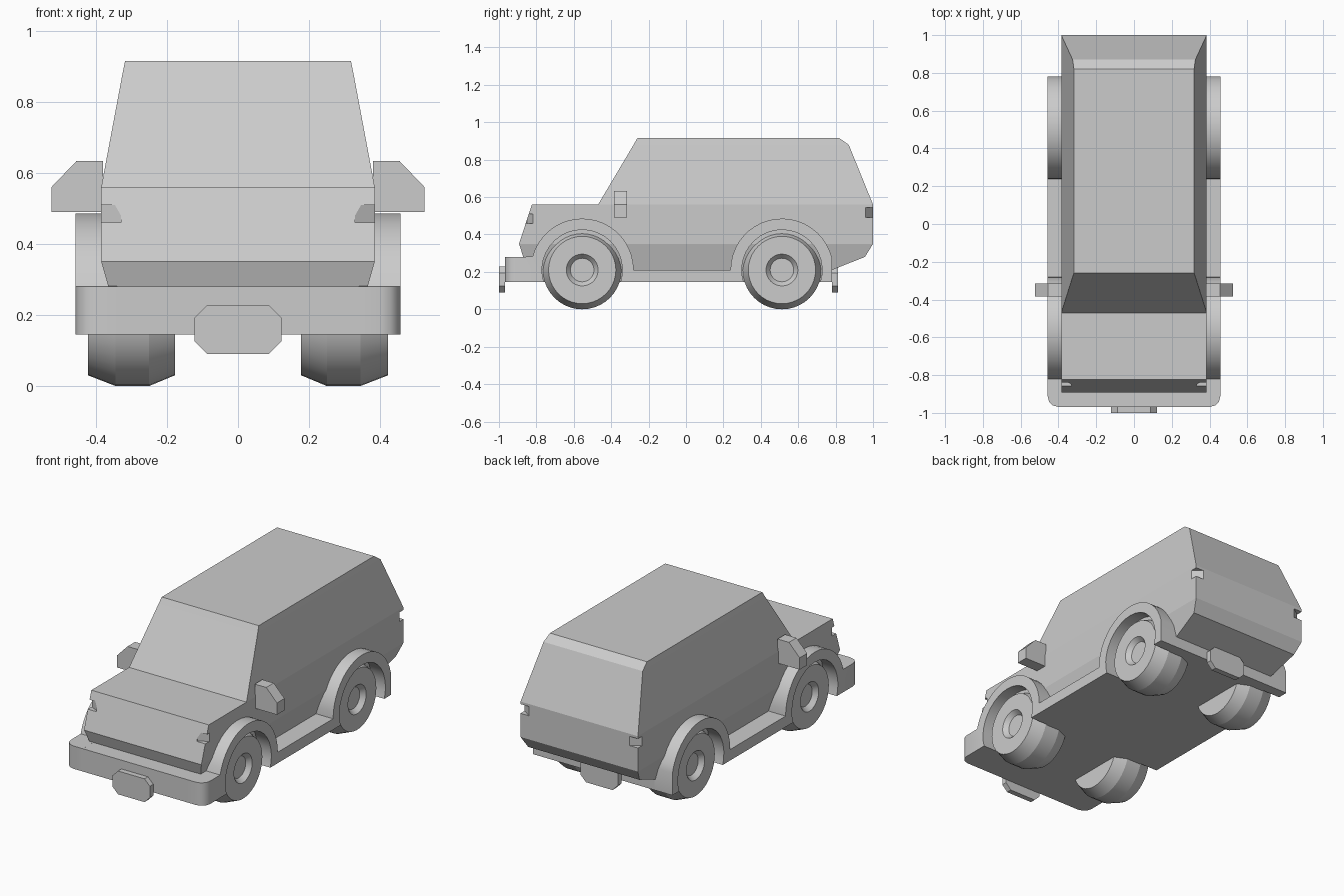
import bpy, bmesh, math
from mathutils import Vector

if "Cube" in bpy.data.objects:
    bpy.data.objects.remove(bpy.data.objects["Cube"])

GREY = (0.6, 0.6, 0.6, 1)
paint = bpy.data.materials.new("plain_grey")
paint.use_nodes = True
paint.diffuse_color = GREY
bsdf = paint.node_tree.nodes["Principled BSDF"]
bsdf.inputs["Base Color"].default_value = GREY
bsdf.inputs["Roughness"].default_value = 0.7


def finish(name, bm, smooth=None):
    bmesh.ops.recalc_face_normals(bm, faces=bm.faces)
    mesh = bpy.data.meshes.new(name)
    bm.to_mesh(mesh)
    bm.free()
    mesh.materials.append(paint)
    ob = bpy.data.objects.new(name, mesh)
    bpy.context.collection.objects.link(ob)
    if smooth:
        bpy.ops.object.select_all(action="DESELECT")
        ob.select_set(True)
        bpy.context.view_layer.objects.active = ob
        bpy.ops.object.shade_smooth_by_angle(angle=math.radians(smooth))
    return ob


def prism(points, axis, a, b):
    """Extrude a 2D outline along x, y or z between a and b."""
    bm = bmesh.new()

    def place(p):
        v = list(p)
        v.insert("xyz".index(axis), a)
        return v
    face = bm.faces.new([bm.verts.new(place(p)) for p in points])
    ext = bmesh.ops.extrude_face_region(bm, geom=[face])
    shift = Vector([b - a if c == axis else 0 for c in "xyz"])
    bmesh.ops.translate(bm, vec=shift, verts=[v for v in ext["geom"] if isinstance(v, bmesh.types.BMVert)])
    return bm


def loft(name, levels):
    """Stack rectangles given as height, front, back, half width."""
    bm = bmesh.new()
    rings = [[bm.verts.new(p) for p in ((-w, f, z), (w, f, z), (w, b, z), (-w, b, z))]
             for z, f, b, w in levels]
    for lo, hi in zip(rings, rings[1:]):
        for i in range(4):
            j = (i + 1) % 4
            bm.faces.new((lo[i], lo[j], hi[j], hi[i]))
    bm.faces.new(rings[0])
    bm.faces.new(rings[-1])
    return finish(name, bm)


def arc(cy, r, start, end, steps=20):
    return [(cy + r * math.cos(math.radians(start + (end - start) * i / steps)),
             AXLE_Z + r * math.sin(math.radians(start + (end - start) * i / steps)))
            for i in range(steps + 1)]


AXLE_Z, FRONT, REAR = 0.21, -0.555, 0.513
FLOOR, NOSE, TAIL, WIDE = 0.145, -0.968, 0.78, 0.457

# Body shell and cabin
body = loft("lower_body", [(0.21, -0.85, 0.78, 0.345), (0.28, -0.87, 0.957, 0.365),
                           (0.35, -0.893, 1.0, 0.385), (0.56, -0.824, 1.0, 0.385)])
loft("cabin", [(0.56, -0.47, 1.0, 0.385), (0.88, -0.28, 0.87, 0.325), (0.915, -0.26, 0.82, 0.318)])

# Wedge-shaped lamp notches at the body corners
for side in (-1, 1):
    for y, tip, z0, z1 in ((-0.9, -0.81, 0.46, 0.51), (1.05, 0.95, 0.49, 0.545)):
        edge = -0.85 if y < 0 else 1.0
        cut = finish("notch_cutter", prism([(side * 0.33, y), (side * 0.33, edge),
                                            (side * 0.4, tip), (side * 0.4, y)], "z", z0, z1))
        mod = body.modifiers.new("notch", "BOOLEAN")
        mod.operation, mod.solver, mod.object = "DIFFERENCE", "EXACT", cut
        bpy.context.view_layer.objects.active = body
        bpy.ops.object.modifier_apply(modifier="notch")
        bpy.data.objects.remove(cut)

# Floor pan and front bumper centre
finish("floor_pan", prism([(NOSE, FLOOR), (NOSE, 0.28), (-0.8, 0.28), (-0.8, 0.21),
                           (TAIL, 0.21), (TAIL, FLOOR)], "x", -0.34, 0.34))

# Side skirts: bumper end, two wheel arches and a sill in one outline
low = math.degrees(math.asin((AXLE_Z - FLOOR) / 0.215))
outline = [(NOSE, FLOOR), (NOSE, 0.28)] + arc(FRONT, 0.275, 165, 0) + arc(REAR, 0.275, 180, 14)
outline += [(TAIL, FLOOR)]
for hub in (REAR, FRONT):
    outline += arc(hub, 0.215, -low, 180 + low)
for name, side in (("right_skirt", -1), ("left_skirt", 1)):
    bm = prism(outline, "x", side * 0.34, side * WIDE)
    corner = [e for e in bm.edges if all(v.co.y < NOSE + 0.001 and abs(v.co.x) > 0.4 for v in e.verts)]
    bmesh.ops.bevel(bm, geom=corner, offset=0.055, segments=3, profile=0.5, affect="EDGES")
    finish(name, bm, 32)

# Wheels: revolved tyre with chamfered shoulders and a recessed hub
tyre = [(0.178, 0), (0.178, 0.18), (0.25, 0.21), (0.345, 0.21), (0.422, 0.18),
        (0.422, 0.085), (0.395, 0.063), (0.395, 0)]
for end, hub in (("front", FRONT), ("rear", REAR)):
    for name, side in (("right", -1), ("left", 1)):
        bm = bmesh.new()
        vs = [bm.verts.new((side * x, hub, AXLE_Z + r)) for x, r in tyre]
        edges = [bm.edges.new(pair) for pair in zip(vs, vs[1:])]
        bmesh.ops.spin(bm, geom=vs + edges, cent=(0, hub, AXLE_Z), axis=(1, 0, 0),
                       angle=math.tau, steps=40, use_duplicate=False)
        bmesh.ops.remove_doubles(bm, verts=bm.verts, dist=0.0005)
        finish(f"{end}_{name}_wheel", bm, 15)

# Door mirrors
mirror = [(0.38, 0.49), (0.525, 0.49), (0.525, 0.56), (0.455, 0.633), (0.38, 0.633)]
for name, side in (("right_mirror", -1), ("left_mirror", 1)):
    finish(name, prism([(side * x, z) for x, z in mirror], "y", -0.385, -0.315))

# Blank plates with clipped corners
half = [(0.087, 0.09), (0.122, 0.125), (0.122, 0.193), (0.087, 0.228)]
plate = half + [(-x, z) for x, z in reversed(half)]
finish("front_plate", prism(plate, "y", -1.0, NOSE))
finish("rear_plate", prism(plate, "y", TAIL, 0.813))
